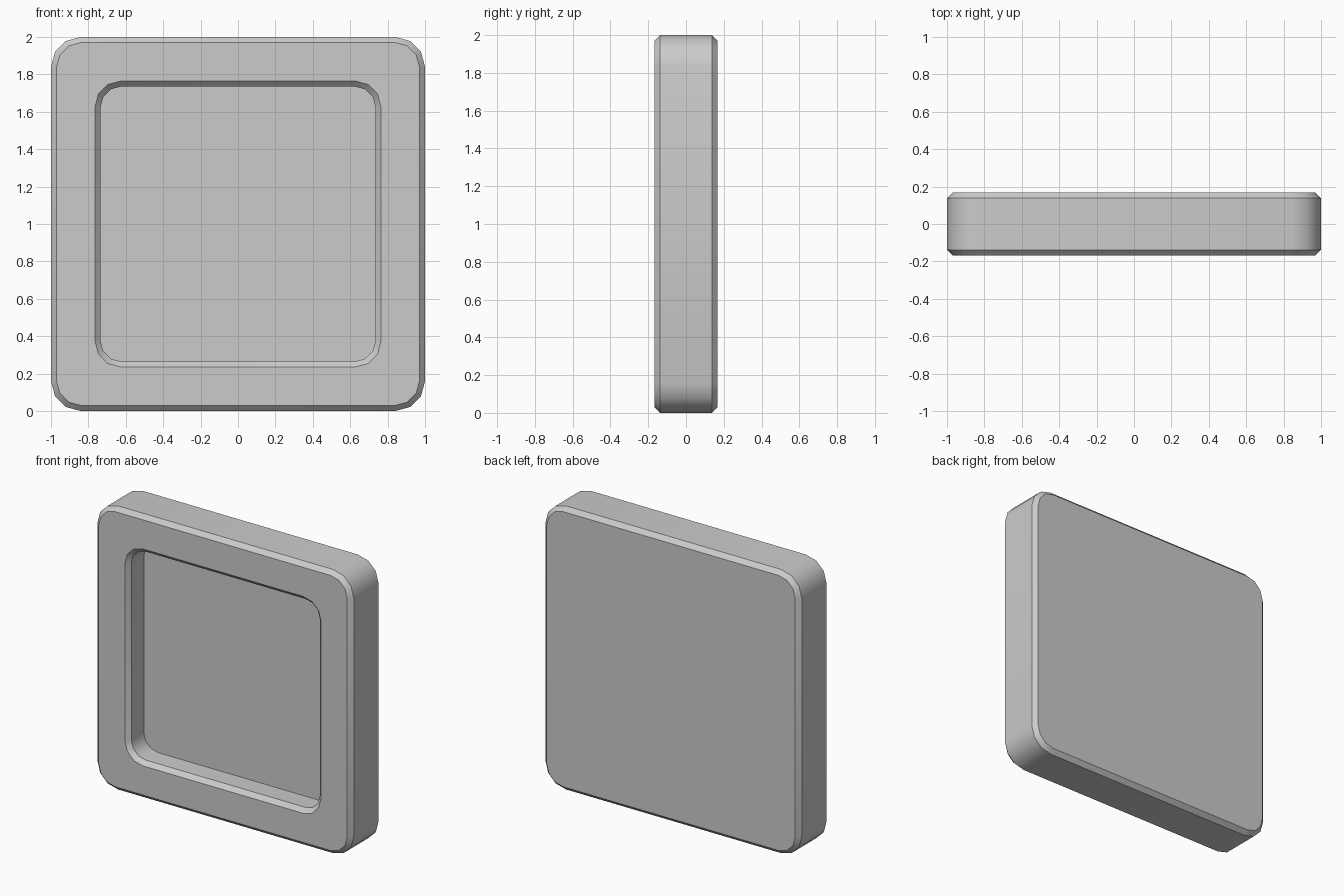
import bpy, bmesh, math

if "Cube" in bpy.data.objects:
    bpy.data.objects.remove(bpy.data.objects["Cube"])

SEGS = 3      # facets per rounded corner
CH = 0.03     # chamfer width


def ring(bm, half, radius, y):
    """Rounded square loop in the xz plane, centred on z = 1."""
    verts = []
    c = half - radius
    for q, (sx, sz) in enumerate(((1, 1), (-1, 1), (-1, -1), (1, -1))):
        for i in range(SEGS + 1):
            a = math.radians(90) * (q + i / SEGS)
            verts.append(bm.verts.new((sx * c + radius * math.cos(a), y,
                                       1 + sz * c + radius * math.sin(a))))
    return verts


bm = bmesh.new()
# Loops from the back face, round the outside, into the front recess
loops = [ring(bm, *p) for p in (
    (1 - CH, 0.13, 0.168),
    (1, 0.16, 0.168 - CH),
    (1, 0.16, -0.168 + CH),
    (1 - CH, 0.13, -0.168),
    (0.765, 0.14, -0.168),
    (0.765 - CH, 0.11, -0.168 + CH),
    (0.765 - CH, 0.11, 0.0),
)]
for a, b in zip(loops, loops[1:]):
    for i in range(len(a)):
        j = (i + 1) % len(a)
        bm.faces.new((a[i], a[j], b[j], b[i]))
# Back face and recess floor
bm.faces.new(loops[0])
bm.faces.new(loops[-1])
bmesh.ops.recalc_face_normals(bm, faces=bm.faces)

mesh = bpy.data.meshes.new("recessed_panel")
bm.to_mesh(mesh)
bm.free()
panel = bpy.data.objects.new("recessed_panel", mesh)
bpy.context.collection.objects.link(panel)
bpy.context.view_layer.objects.active = panel
panel.select_set(True)
bpy.ops.object.shade_smooth_by_angle(angle=math.radians(35))
